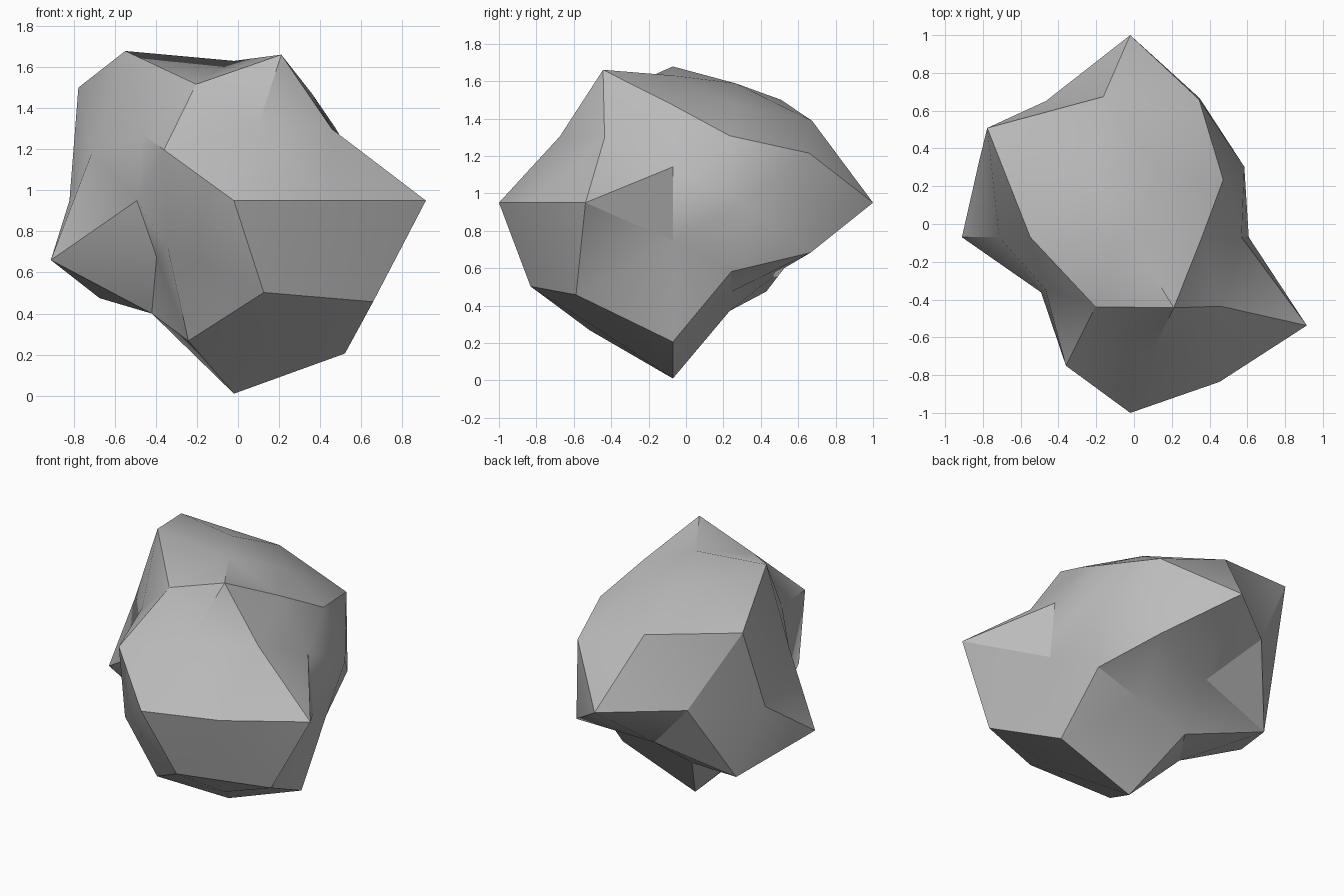
import bpy, bmesh
from math import radians, cos, sin
from mathutils import Vector

cube = bpy.data.objects.get("Cube")
if cube:
    bpy.data.objects.remove(cube, do_unlink=True)

CENTER = Vector((-0.02, -0.07, 0.95))

# Rings from front to back: (depth along y, first angle, radius of each lump)
RINGS = [
    (-1, 0, [.93]),
    (-.851, 0, [.90, .71, .80, .755, .895]),
    (-.526, 36, [.695, .70, .555, .844, .985]),
    (-.447, 0, [1.045, .835, .62, .52, .82]),
    (0, 18, [.62, .645, .68, .90, .73, .937, .68, .94, .92, .66]),
    (.447, 36, [.68, .75, .895, .68, .70]),
    (.526, 0, [.71, .65, 1.1, .95, .59]),
    (.851, 36, [.857, .875, .848, .70, .865]),
    (1, 0, [1.07]),
]


def lumps():
    """Direction and radius of every lump of the rock."""
    for depth, start, radii in RINGS:
        width = (1 - depth * depth) ** 0.5
        for i, radius in enumerate(radii):
            angle = radians(start + i * 360 / len(radii))
            yield Vector((width * cos(angle), depth, width * sin(angle))), radius


def stone_material():
    mat = bpy.data.materials.new("stone grey")
    color = (0.5, 0.5, 0.5, 1)
    mat.use_nodes = True
    mat.diffuse_color = color
    shader = mat.node_tree.nodes["Principled BSDF"]
    shader.inputs["Base Color"].default_value = color
    shader.inputs["Roughness"].default_value = 0.9
    return mat


# Rock: an icosphere lying with its poles front to back, each vertex pushed in or out
bm = bmesh.new()
bmesh.ops.create_icosphere(bm, subdivisions=2, radius=1)
table = list(lumps())
for vert in bm.verts:
    x, y, z = vert.co
    direction = Vector((x, -z, y)).normalized()
    radius = max(table, key=lambda lump: lump[0].dot(direction))[1]
    vert.co = CENTER + direction * radius
bmesh.ops.recalc_face_normals(bm, faces=bm.faces)

mesh = bpy.data.meshes.new("rock")
bm.to_mesh(mesh)
bm.free()
mesh.materials.append(stone_material())
rock = bpy.data.objects.new("rock", mesh)
bpy.context.collection.objects.link(rock)

# Soft facets with crisp ridges
for obj in bpy.context.selected_objects:
    obj.select_set(False)
rock.select_set(True)
bpy.context.view_layer.objects.active = rock
bpy.ops.object.shade_smooth_by_angle(angle=radians(30))
